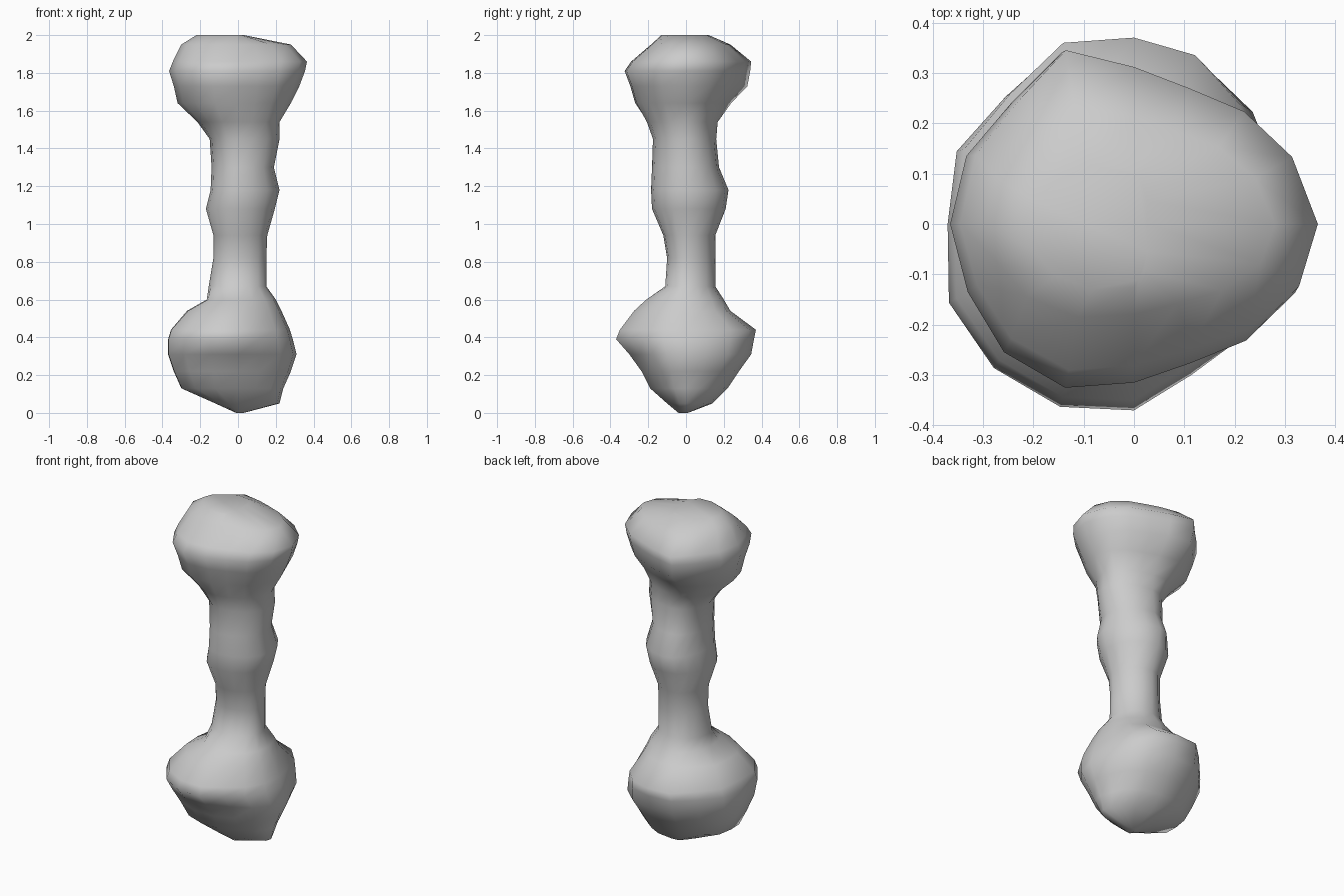
import bpy, bmesh, math
from mathutils import Vector

if "Cube" in bpy.data.objects:
    bpy.data.objects.remove(bpy.data.objects["Cube"])

SIDES = 16

# Profile: height, left, right, front and back reach
rings = [
    (0.00, .01, .03, .04, .01), (0.05, .12, .22, .10, .14),
    (0.13, .30, .24, .19, .22), (0.22, .34, .28, .235, .28),
    (0.31, .37, .31, .30, .345), (0.39, .37, .29, .37, .36),
    (0.44, .355, .275, .35, .37), (0.54, .27, .23, .275, .235),
    (0.60, .165, .20, .21, .20), (0.67, .155, .15, .11, .155),
    (0.82, .13, .15, .10, .155), (0.94, .13, .155, .12, .155),
    (1.08, .17, .195, .18, .21), (1.18, .145, .22, .185, .225),
    (1.30, .14, .19, .18, .175), (1.45, .15, .22, .175, .16),
    (1.54, .215, .22, .21, .175), (1.64, .32, .28, .27, .24),
    (1.73, .34, .325, .295, .325), (1.81, .365, .355, .325, .34),
    (1.86, .345, .365, .29, .345), (1.95, .30, .28, .185, .235),
    (2.00, .22, .03, .13, .12),
]

# Irregular cross-sections of the two knobs, counter-clockwise
upper = [(.37, .01), (.35, .07), (.28, .195), (.05, .29), (-.13, .35), (-.23, .25),
         (-.33, .13), (-.365, .03), (-.3, -.225), (-.13, -.325), (.03, -.31),
         (.21, -.235), (.31, -.21)]
lower = [(.31, .02), (.25, .2), (.22, .26), (.12, .34), (-.075, .375), (-.15, .35),
         (-.29, .22), (-.37, .12), (-.365, -.175), (-.27, -.285), (-.14, -.355),
         (-.02, -.37), (.21, -.24), (.29, -.12)]


def unit_outline(poly):
    """Resample a polygon by angle and scale each half to reach 1."""
    pts = []
    for i in range(SIDES):
        a = 2 * math.pi * i / SIDES
        d = Vector((math.cos(a), math.sin(a)))
        for p, q in zip(poly, poly[1:] + poly[:1]):
            p, e = Vector(p), Vector(q) - Vector(p)
            det = d.x * e.y - d.y * e.x
            if abs(det) < 1e-9:
                continue
            t = (p.x * e.y - p.y * e.x) / det
            s = (p.x * d.y - p.y * d.x) / det
            if t > 0 and -1e-6 <= s <= 1 + 1e-6:
                pts.append(d * t)
                break
    xs, ys = [p.x for p in pts], [p.y for p in pts]
    return [Vector((p.x / (max(xs) if p.x > 0 else -min(xs)),
                    p.y / (max(ys) if p.y > 0 else -min(ys)))) for p in pts]


circle = [(math.cos(2 * math.pi * i / 32), math.sin(2 * math.pi * i / 32)) for i in range(32)]
low, mid, top = unit_outline(lower), unit_outline(circle), unit_outline(upper)

# Loft the bone-like body from bottom knob through shaft to top knob
bm = bmesh.new()
loops = []
for z, l, r, f, b in rings:
    w_low = min(max((0.7 - z) / 0.2, 0), 1)
    w_top = min(max((z - 1.45) / 0.2, 0), 1)
    loop = []
    for a, c, t in zip(low, mid, top):
        p = a * w_low + t * w_top + c * (1 - w_low - w_top)
        loop.append(bm.verts.new((p.x * (r if p.x > 0 else l),
                                  p.y * (b if p.y > 0 else f), z)))
    loops.append(loop)
for lo, hi in zip(loops, loops[1:]):
    for i in range(SIDES):
        j = (i + 1) % SIDES
        bm.faces.new((lo[i], lo[j], hi[j], hi[i]))
bm.faces.new(loops[0][::-1])
bm.faces.new(loops[-1])
for face in bm.faces:
    face.smooth = True
bmesh.ops.recalc_face_normals(bm, faces=bm.faces)

mesh = bpy.data.meshes.new("knobbed_bone")
bm.to_mesh(mesh)
bm.free()
bpy.context.collection.objects.link(bpy.data.objects.new("knobbed_bone", mesh))
